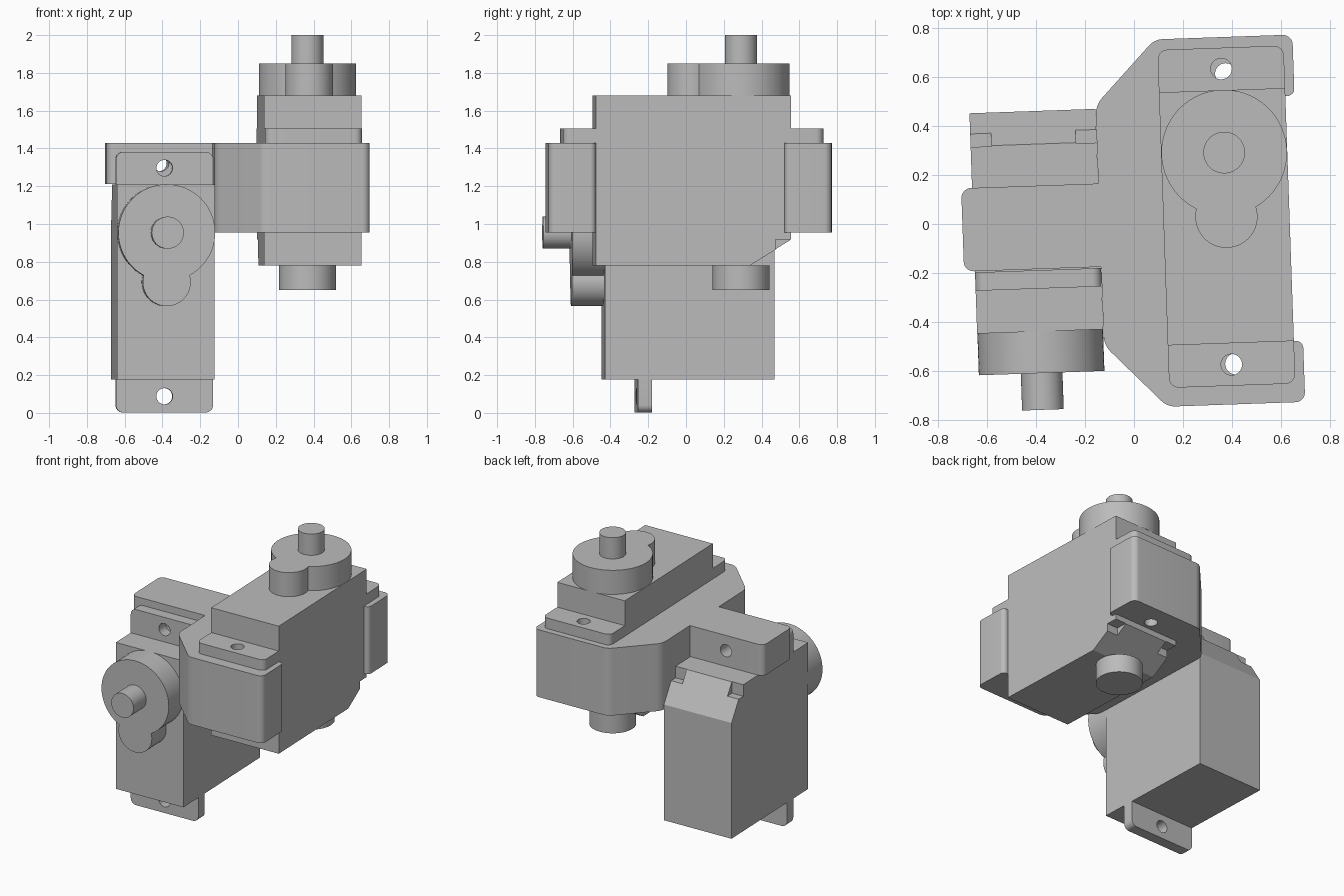
import bpy
import bmesh
import math
from mathutils import Matrix, Vector

cube = bpy.data.objects.get("Cube")
if cube:
    bpy.data.objects.remove(cube, do_unlink=True)

grey = bpy.data.materials.new("plain grey")
grey.use_nodes = True
grey.diffuse_color = (0.5, 0.5, 0.5, 1)
grey.node_tree.nodes["Principled BSDF"].inputs["Base Color"].default_value = (0.5, 0.5, 0.5, 1)

TURN = Matrix.Rotation(math.radians(2), 4, "Z")
UPRIGHT = Matrix.Identity(4)
FORWARD = Matrix.Rotation(math.pi / 2, 4, "X")       # local z -> -y, local y -> z
SIDEWAYS = Matrix(((0, 0, 1, 0), (1, 0, 0, 0), (0, 1, 0, 0), (0, 0, 0, 1)))  # local z -> x
parts = []


def arc(cx, cy, r, a0, a1, steps):
    return [(cx + r * math.cos(a0 + (a1 - a0) * i / steps),
             cy + r * math.sin(a0 + (a1 - a0) * i / steps)) for i in range(steps + 1)]


def disc(cx, cy, r, steps=64):
    return arc(cx, cy, r, 0, 2 * math.pi, steps)[:-1]


def fillet(corners, steps=8):
    """Round each (x, y, radius) corner of an outline."""
    out = []
    for i, (x, y, r) in enumerate(corners):
        p = Vector((x, y))
        if r == 0:
            out.append((x, y))
            continue
        a = (Vector(corners[i - 1][:2]) - p).normalized()
        b = (Vector(corners[(i + 1) % len(corners)][:2]) - p).normalized()
        half = a.angle(b) / 2
        mid = p + (a + b).normalized() * (r / math.sin(half))
        start = p + a * (r / math.tan(half)) - mid
        end = p + b * (r / math.tan(half)) - mid
        a0 = math.atan2(start.y, start.x)
        turn = math.remainder(math.atan2(end.y, end.x) - a0, 2 * math.pi)
        out += arc(mid.x, mid.y, r, a0, a0 + turn, steps)
    return out


def rectangle(x0, x1, y0, y1, r=0):
    return fillet([(x0, y0, r), (x1, y0, r), (x1, y1, r), (x0, y1, r)])


def prism(name, outline, z0, z1, matrix=UPRIGHT):
    bm = bmesh.new()
    face = bm.faces.new([bm.verts.new((x, y, z0)) for x, y in outline])
    moved = bmesh.ops.extrude_face_region(bm, geom=[face])["geom"]
    bmesh.ops.translate(bm, vec=(0, 0, z1 - z0),
                        verts=[g for g in moved if isinstance(g, bmesh.types.BMVert)])
    bmesh.ops.recalc_face_normals(bm, faces=bm.faces)
    bm.transform(matrix)
    mesh = bpy.data.meshes.new(name)
    bm.to_mesh(mesh)
    bm.free()
    mesh.materials.append(grey)
    obj = bpy.data.objects.new(name, mesh)
    bpy.context.collection.objects.link(obj)
    parts.append(obj)
    return obj


def combine(obj, others, operation="DIFFERENCE"):
    """Apply booleans and drop the helper solids."""
    for other in others:
        mod = obj.modifiers.new("boolean", "BOOLEAN")
        mod.operation, mod.solver, mod.object = operation, "EXACT", other
    graph = bpy.context.evaluated_depsgraph_get()
    mesh = bpy.data.meshes.new_from_object(obj.evaluated_get(graph))
    obj.modifiers.clear()
    obj.data = mesh
    for other in others:
        parts.remove(other)
        bpy.data.objects.remove(other, do_unlink=True)


HALF, BODY, EAR, AXLE = 0.2575, 0.5165, 0.69, 0.262


def servo(name, matrix):
    # body with a chamfered lower edge and two corner notches
    profile = [(-BODY, -0.65), (0.30, -0.65), (BODY, -0.515), (BODY, 0.25), (-BODY, 0.25)]
    body = prism(name + "_body", profile, -HALF, HALF, matrix @ SIDEWAYS)
    combine(body, [prism("notch", rectangle(s * 0.172, s * 0.3, 0.435, 0.6), -0.7, -0.512, matrix)
                   for s in (-1, 1)])
    # mounting ears
    for s, end in ((-1, "lower"), (1, "upper")):
        ear = prism(name + "_" + end + "_ear",
                    fillet([(-HALF, s * 0.5, 0), (HALF, s * 0.5, 0),
                            (HALF, s * EAR, 0.04), (-HALF, s * EAR, 0.04)]), 0, 0.075, matrix)
        combine(ear, [prism("hole", disc(0, s * 0.604, 0.043, 32), -0.1, 0.2, matrix)])
    # keyhole-shaped gear cap
    big, small = HALF - 0.001, 0.127
    along = (AXLE ** 2 + big ** 2 - small ** 2) / (2 * AXLE)
    a = math.acos(along / big)
    b = math.acos((AXLE - along) / small)
    down, up = -math.pi / 2, math.pi / 2
    cap = arc(0, AXLE, big, down + a, down + 2 * math.pi - a, 60)
    cap += arc(0, 0, small, up + b, up + 2 * math.pi - b, 32)[1:-1]
    prism(name + "_gear_cap", cap, 0.25, 0.42, matrix)
    prism(name + "_shaft", disc(0, AXLE, 0.085, 48), 0.42, 0.57, matrix)


# two servos, one upright and one facing forward
upright = Matrix.Translation((0.378, 0.0165, 1.43))
servo("upright_servo", upright)
servo("forward_servo", Matrix.Translation((-0.398, -0.175, 0.692)) @ FORWARD)
prism("pivot_boss", disc(0, AXLE, 0.15), -0.78, -0.65, upright)

# bracket wrapped around the upright servo
wall = fillet([(0.11, -0.75, 0.08), (0.673, -0.75, 0.04), (0.673, -0.5, 0.03), (0.5, -0.5, 0),
               (0.5, 0.5, 0), (0.673, 0.5, 0.03), (0.673, 0.75, 0.04), (0.11, 0.75, 0.08),
               (-0.14, 0.49, 0.1), (-0.14, -0.49, 0.1)])
bracket = prism("bracket", wall, 0.955, 1.43)
combine(bracket, [prism("hole", disc(0.395, y, 0.043, 32), 0.8, 1.6) for y in (-0.585, 0.6)])

# arm holding the forward servo
arm = prism("bracket_arm", fillet([(-0.70, -0.17, 0.04), (-0.13, -0.17, 0),
                                   (-0.13, 0.17, 0), (-0.70, 0.17, 0.04)]), 1.212, 1.43)
combine(arm, [prism("hole", disc(-0.415, 1.322, 0.043, 32), -0.4, 0.4, FORWARD)])

# slight turn of the whole assembly, then smooth the round sides
bpy.ops.object.select_all(action="DESELECT")
for obj in parts:
    obj.data.transform(TURN)
    obj.select_set(True)
bpy.context.view_layer.objects.active = parts[0]
bpy.ops.object.shade_smooth_by_angle(angle=math.radians(30))
